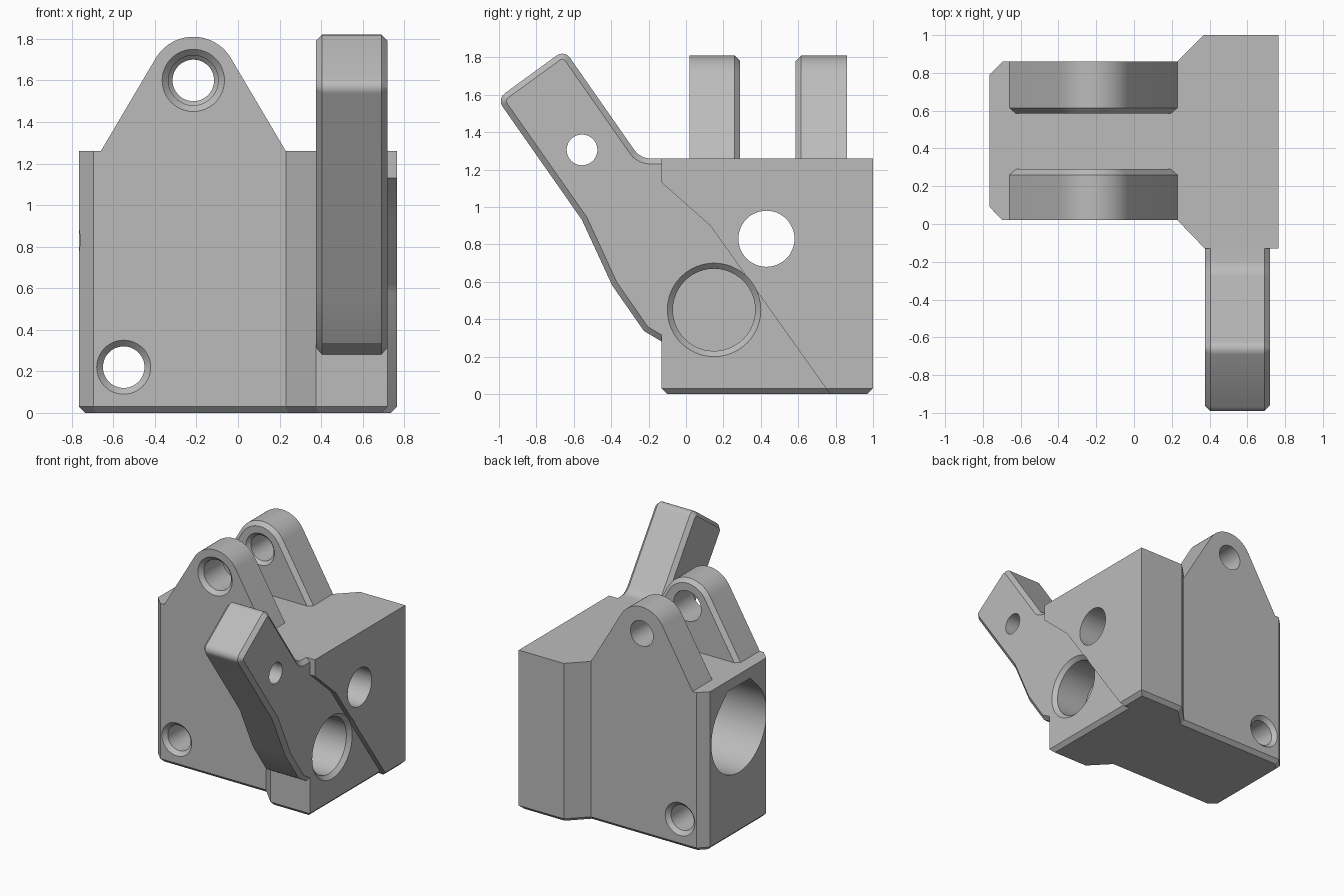
import bpy
import bmesh
from math import sin, cos, pi, radians, atan2, acos, hypot

cube = bpy.data.objects.get("Cube")
if cube:
    bpy.data.objects.remove(cube, do_unlink=True)

grey = bpy.data.materials.new("plain_grey")
grey.use_nodes = True
grey.diffuse_color = (0.5, 0.5, 0.5, 1)
grey.node_tree.nodes["Principled BSDF"].inputs["Base Color"].default_value = (0.5, 0.5, 0.5, 1)

TOP = 1.26
CHAMFER = 0.03


def place(axis, a, b, t):
    """Put a 2D point (a, b) at distance t along the axis."""
    return {"x": (t, a, b), "y": (a, t, b), "z": (a, b, t)}[axis]


def loft(name, axis, sections, round_corner=None, chamfer_edge=None):
    """Closed solid through (points, position) sections, with optional bevels."""
    bm = bmesh.new()
    rings = [[bm.verts.new(place(axis, a, b, t)) for a, b in pts] for pts, t in sections]
    n = len(rings[0])
    for lo, hi in zip(rings, rings[1:]):
        for i in range(n):
            j = (i + 1) % n
            bm.faces.new((lo[i], lo[j], hi[j], hi[i]))
    bm.faces.new(rings[0])
    bm.faces.new(rings[-1])
    bmesh.ops.recalc_face_normals(bm, faces=bm.faces)
    for test, size, steps in ((round_corner, 0.05, 5), (chamfer_edge, CHAMFER, 1)):
        if test:
            picked = [e for e in bm.edges if test(*(v.co for v in e.verts))]
            bmesh.ops.bevel(bm, geom=picked, offset=size, segments=steps,
                            profile=0.5, affect="EDGES", clamp_overlap=False)
    mesh = bpy.data.meshes.new(name)
    bm.to_mesh(mesh)
    bm.free()
    mesh.materials.append(grey)
    obj = bpy.data.objects.new(name, mesh)
    bpy.context.collection.objects.link(obj)
    return obj


def prism(name, axis, pts, start, end, **bevels):
    return loft(name, axis, [(pts, start), (pts, end)], **bevels)


def circle(a, b, r, n=48):
    return [(a + r * cos(2 * pi * i / n), b + r * sin(2 * pi * i / n)) for i in range(n)]


def hole(axis, a, b, steps):
    """Round cutter through (radius, position) steps."""
    return loft("hole_cutter", axis, [(circle(a, b, r), t) for r, t in steps])


def combine(target, tool, operation):
    mod = target.modifiers.new(operation.lower(), "BOOLEAN")
    mod.operation = operation
    mod.solver = "EXACT"
    mod.object = tool
    bpy.context.view_layer.objects.active = target
    bpy.ops.object.modifier_apply(modifier=mod.name)
    bpy.data.objects.remove(tool, do_unlink=True)


# Main housing with chamfered lower rim
plan = [(-0.765, 0.09), (-0.695, 0.02), (0.23, 0.02), (0.375, -0.13), (0.72, -0.13),
        (0.72, 1.0), (0.37, 1.0), (0.23, 0.86), (-0.695, 0.86), (-0.765, 0.79)]
body = prism("hinge_block", "z", plan, 0, TOP,
             chamfer_edge=lambda p, q: max(p.z, q.z) < 0.001)

# Raised plate on the left side, ending in a slanted step
plate = [(-0.13, TOP), (-0.13, 1.13), (0.13, 0.9), (0.77, 0), (1.0, 0), (1.0, TOP)]
combine(body, prism("side_plate", "x", plate, 0.69, 0.765,
                    chamfer_edge=lambda p, q: max(p.z, q.z) < 0.001
                    and (min(p.x, q.x) > 0.76 or min(p.y, q.y) > 0.99)), "UNION")

# Two rounded lugs, chamfered on their facing sides
cx, cz, radius, half = -0.215, 1.6, 0.21, 0.445
drop = cz - TOP
tangent = atan2(-drop, half) + acos(radius / hypot(half, drop))
arc = [tangent + (pi - 2 * tangent) * i / 20 for i in range(21)]
lug = [(cx - half, 1.22), (cx + half, 1.22), (cx + half, TOP)]
lug += [(cx + radius * cos(t), cz + radius * sin(t)) for t in arc]
lug.append((cx - half, TOP))
for name, outer, inner in (("front_lug", 0.02, 0.29), ("rear_lug", 0.86, 0.585)):
    combine(body, prism(name, "y", lug, outer, inner,
                        chamfer_edge=lambda p, q: abs(p.y - inner) + abs(q.y - inner) < 0.001),
            "UNION")

# Deep side bore with a flattened roof
R = 0.345
bore = []
for i in range(57):
    t = radians(135 + 270 * i / 56)
    bore.append((0.43 + R * cos(t), 0.83 + R * sin(t)))
flat = R * (2 ** 0.5 - 1)
bore += [(0.43 + flat, 0.83 + R), (0.43 - flat, 0.83 + R)]
combine(body, prism("bore_cutter", "x", bore, -0.9, 0.3), "DIFFERENCE")

# Round holes: pin holes, cross hole, small shaft hole and countersunk side socket
cuts = [
    ("y", cx, cz, [(0.16, 0.01), (0.12, 0.05), (0.12, 0.4)]),
    ("y", cx, cz, [(0.135, 0.575), (0.1, 0.61), (0.1, 0.95)]),
    ("y", -0.55, 0.22, [(0.14, 0.01), (0.1, 0.05), (0.1, 0.83), (0.14, 0.87)]),
    ("x", 0.43, 0.83, [(0.15, 0.2), (0.15, 0.9)]),
    ("x", 0.15, 0.45, [(0.22, 0.42), (0.22, 0.69), (0.25, 0.72), (0.25, 0.9)]),
]
for cut in cuts:
    combine(body, hole(*cut), "DIFFERENCE")

# Slanted lever arm with rounded tip and chamfered rims
arm = [(-1.01, 1.578), (-0.556, 0.93), (-0.396, 0.583), (-0.225, 0.337), (-0.134, 0.283),
       (-0.1, 0.265), (-0.1, TOP), (-0.245, TOP), (-0.65, 1.84)]


def arm_corner(p, q):
    along = abs(p.x - q.x) > 0.1
    return along and (p.z > 1.5 or (p.z > 1.2 and p.y < -0.2))


lever = prism("lever_arm", "x", arm, 0.375, 0.72, round_corner=arm_corner,
              chamfer_edge=lambda p, q: abs(p.x - q.x) < 0.001)
combine(lever, hole("x", -0.556, 1.305, [(0.082, 0.3), (0.082, 0.8)]), "DIFFERENCE")

# Smooth shading on curved walls, crisp elsewhere
for obj in (body, lever):
    bpy.ops.object.select_all(action="DESELECT")
    obj.select_set(True)
    bpy.context.view_layer.objects.active = obj
    bpy.ops.object.shade_smooth_by_angle(angle=radians(20))
